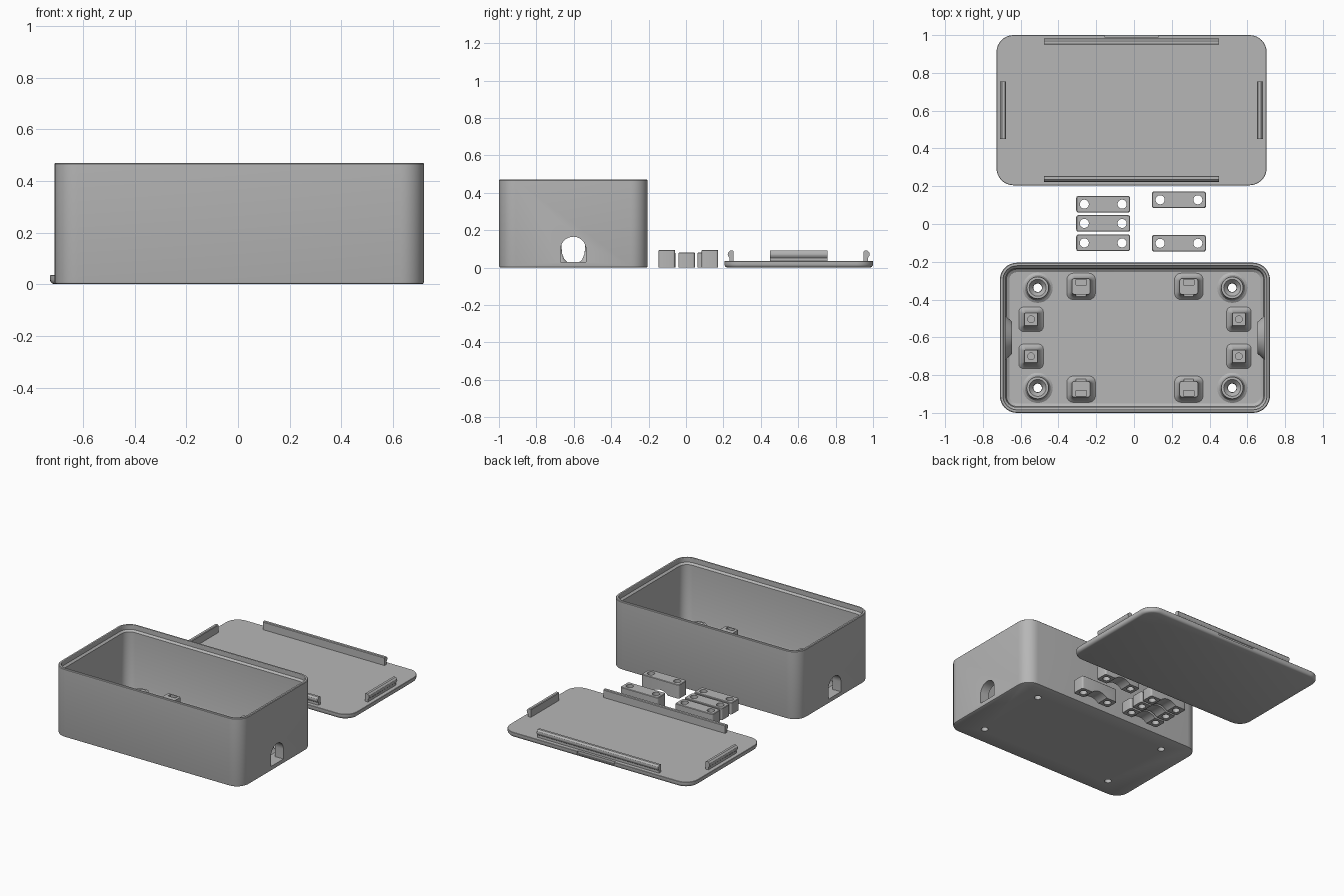
import bpy, bmesh, math

if "Cube" in bpy.data.objects:
    bpy.data.objects.remove(bpy.data.objects["Cube"], do_unlink=True)

grey = bpy.data.materials.new("plain_grey")
grey.use_nodes = True
colour = (0.47, 0.47, 0.47, 1)
grey.diffuse_color = colour
grey.node_tree.nodes["Principled BSDF"].inputs["Base Color"].default_value = colour

HALF_X, HALF_Y, CORNER = 0.715, 0.3975, 0.09
BOX_X, BOX_Y = 0.005, -0.6025
LID_X, LID_Y = -0.013, 0.6025
FLOOR = 0.03


def rounded(cx, cy, hx, hy, r, z, steps=8):
    """Horizontal rounded rectangle."""
    pts = []
    for k, (sx, sy) in enumerate([(1, 1), (-1, 1), (-1, -1), (1, -1)]):
        for i in range(steps + 1):
            a = math.pi / 2 * (k + i / steps)
            pts.append((cx + sx * (hx - r) + r * math.cos(a),
                        cy + sy * (hy - r) + r * math.sin(a), z))
    return pts


def circle(cx, cy, r, z, n=32):
    return [(cx + r * math.cos(2 * math.pi * i / n),
             cy + r * math.sin(2 * math.pi * i / n), z) for i in range(n)]


def arch(x, r, bottom):
    """Upright arch outline facing along x."""
    top = 0.097
    pts = [(x, BOX_Y - r, bottom), (x, BOX_Y + r, bottom)]
    for i in range(21):
        a = math.pi * i / 20
        pts.append((x, BOX_Y + r * math.cos(a), top + r * math.sin(a)))
    return pts


def loft(name, rings, closed=False):
    """Skin matching rings; cap the ends, or join last to first when closed."""
    bm = bmesh.new()
    vs = [[bm.verts.new(p) for p in ring] for ring in rings]
    n = len(vs[0])
    pairs = list(zip(vs, vs[1:])) + ([(vs[-1], vs[0])] if closed else [])
    for a, b in pairs:
        for i in range(n):
            j = (i + 1) % n
            bm.faces.new((a[i], a[j], b[j], b[i]))
    if not closed:
        bm.faces.new(vs[0])
        bm.faces.new(vs[-1])
    bmesh.ops.recalc_face_normals(bm, faces=bm.faces)
    mesh = bpy.data.meshes.new(name)
    bm.to_mesh(mesh)
    bm.free()
    mesh.materials.append(grey)
    ob = bpy.data.objects.new(name, mesh)
    bpy.context.collection.objects.link(ob)
    return ob


def block(name, cx, cy, hx, hy, z0, z1):
    return loft(name, [[(cx + sx * hx, cy + sy * hy, z) for sx, sy in
                        ((-1, -1), (1, -1), (1, 1), (-1, 1))] for z in (z0, z1)])


def activate(ob):
    bpy.ops.object.select_all(action='DESELECT')
    ob.select_set(True)
    bpy.context.view_layer.objects.active = ob


def cut(ob, cutters):
    """Subtract the cutters and discard them."""
    activate(ob)
    for c in cutters:
        c.hide_render = True
        m = ob.modifiers.new("cut", 'BOOLEAN')
        m.operation, m.solver, m.object = 'DIFFERENCE', 'EXACT', c
        bpy.ops.object.modifier_apply(modifier=m.name)
        bpy.data.objects.remove(c, do_unlink=True)


def shell(name, cx, cy, profile):
    """Loft of rounded outlines from (inset, height) pairs."""
    return loft(name, [rounded(cx, cy, HALF_X - d, HALF_Y - d, CORNER - d, z)
                       for d, z in profile])


# Open case with stepped rim and filleted floor
case = shell("case", BOX_X, BOX_Y, [
    (0.008, 0), (0.002, 0.003), (0, 0.01), (0, 0.466), (0.004, 0.47),
    (0.016, 0.47), (0.018, 0.467), (0.018, 0.44), (0.03, 0.428),
    (0.03, 0.055), (0.034, 0.041), (0.05, FLOOR)])

# Cable openings through both end walls, screw holes through the floor
cutters = [loft("opening_cutter", [arch(-0.9, 0.068, FLOOR + 0.001),
                                   arch(0.9, 0.068, FLOOR + 0.001)])]
for sx in (-1, 1):
    for sy in (-1, 1):
        x, y = BOX_X + sx * 0.515, BOX_Y + sy * 0.265
        cutters.append(loft("screw_cutter", [circle(x, y, 0.0225, z)
                                             for z in (-0.05, 0.1)]))
cut(case, cutters)

for sx in (-1, 1):
    side = "left" if sx > 0 else "right"

    # Tapered collar around each cable opening
    wall = BOX_X + sx * (HALF_X - 0.03)
    loft(f"{side}_collar", [
        arch(wall + sx * 0.005, 0.068, FLOOR), arch(wall + sx * 0.005, 0.12, FLOOR),
        arch(wall - sx * 0.035, 0.085, FLOOR), arch(wall - sx * 0.035, 0.068, FLOOR)],
        closed=True)

    for sy in (-1, 1):
        end = "back" if sy > 0 else "front"

        # Round screw boss with countersunk hole
        x, y = BOX_X + sx * 0.515, BOX_Y + sy * 0.265
        loft(f"{end}_{side}_screw_boss", [circle(x, y, r, z) for r, z in (
            (0.08, FLOOR), (0.068, 0.038), (0.06, 0.055), (0.058, 0.085),
            (0.045, 0.085), (0.024, 0.06), (0.0225, FLOOR))], closed=True)

        # Flared clamp post with a blind hole
        x, y = BOX_X + sx * 0.55, BOX_Y + sy * 0.098
        post = loft(f"{end}_{side}_clamp_post", [
            rounded(x, y, h, h, r, z, 4) for h, r, z in (
                (0.065, 0.025, FLOOR), (0.05, 0.018, 0.044),
                (0.038, 0.008, 0.075), (0.034, 0.004, 0.12))])
        cut(post, [loft("post_cutter", [circle(x, y, 0.018, z, 20)
                                        for z in (0.05, 0.2)])])

        # Slotted tie block
        x, y = BOX_X + sx * 0.285, BOX_Y + sy * 0.272
        tie = loft(f"{end}_{side}_tie_block", [
            rounded(x, y, h, h - 0.006, r, z, 4) for h, r, z in (
                (0.076, 0.035, FLOOR), (0.064, 0.028, 0.042),
                (0.052, 0.016, 0.065), (0.048, 0.012, 0.11))])
        cut(tie, [block("slot", x, y + sy * 0.022, 0.028, 0.014, 0.05, 0.2),
                  block("slot", x, y - sy * 0.056, 0.026, 0.014, 0.05, 0.2)])

# Lid plate with rounded underside and a pry notch at the back
lid = shell("lid", LID_X, LID_Y, [
    (0.016, 0), (0.008, 0.003), (0.002, 0.01), (0, 0.018), (0, 0.033), (0.002, 0.035)])
cut(lid, [block("notch", LID_X, LID_Y + HALF_Y, 0.142, 0.01, 0.018, 0.1)])

# Snap ridges: (inset from lid edge, height) section swept along each side
SNAP = [(0.05, 0.03), (0.05, 0.086), (0.046, 0.09), (0.03, 0.09), (0.02, 0.08),
        (0.018, 0.071), (0.02, 0.062), (0.028, 0.052), (0.028, 0.03)]
for s in (-1, 1):
    loft(("back" if s > 0 else "front") + "_snap_ridge", [
        [(LID_X + e * 0.463, LID_Y + s * (HALF_Y - d), z) for d, z in SNAP]
        for e in (-1, 1)])
    loft(("left" if s > 0 else "right") + "_snap_ridge", [
        [(LID_X + s * (HALF_X - d), LID_Y + e * 0.153, z) for d, z in SNAP]
        for e in (-1, 1)])

# Loose cable clamps with two screw holes and an arched underside
for x, y, h in [(-0.163, 0.105, 0.08), (-0.163, 0.003, 0.08), (-0.163, -0.1, 0.08),
                (0.238, 0.128, 0.095), (0.238, -0.102, 0.095)]:
    clamp = loft("cable_clamp", [rounded(x, y, 0.143 - d, 0.044 - d, 0.012, z, 4)
                                 for d, z in ((0, 0), (0, h - 0.003), (0.003, h))])
    holes = [loft("hole", [circle(x + s * 0.1, y, 0.024, z, 24)
                           for z in (-0.1, 0.2)]) for s in (-1, 1)]
    saddle = loft("saddle", [[(px, y + e * 0.1, pz) for px, pz, _ in
                              circle(x, -0.06, 0.085, 0, 48)] for e in (-1, 1)])
    cut(clamp, holes + [saddle])

# Smooth rounded surfaces, keep hard edges crisp
for ob in [o for o in bpy.context.collection.objects if o.type == 'MESH'
           and grey.name in o.data.materials]:
    activate(ob)
    bpy.ops.object.shade_smooth_by_angle(angle=math.radians(30))
